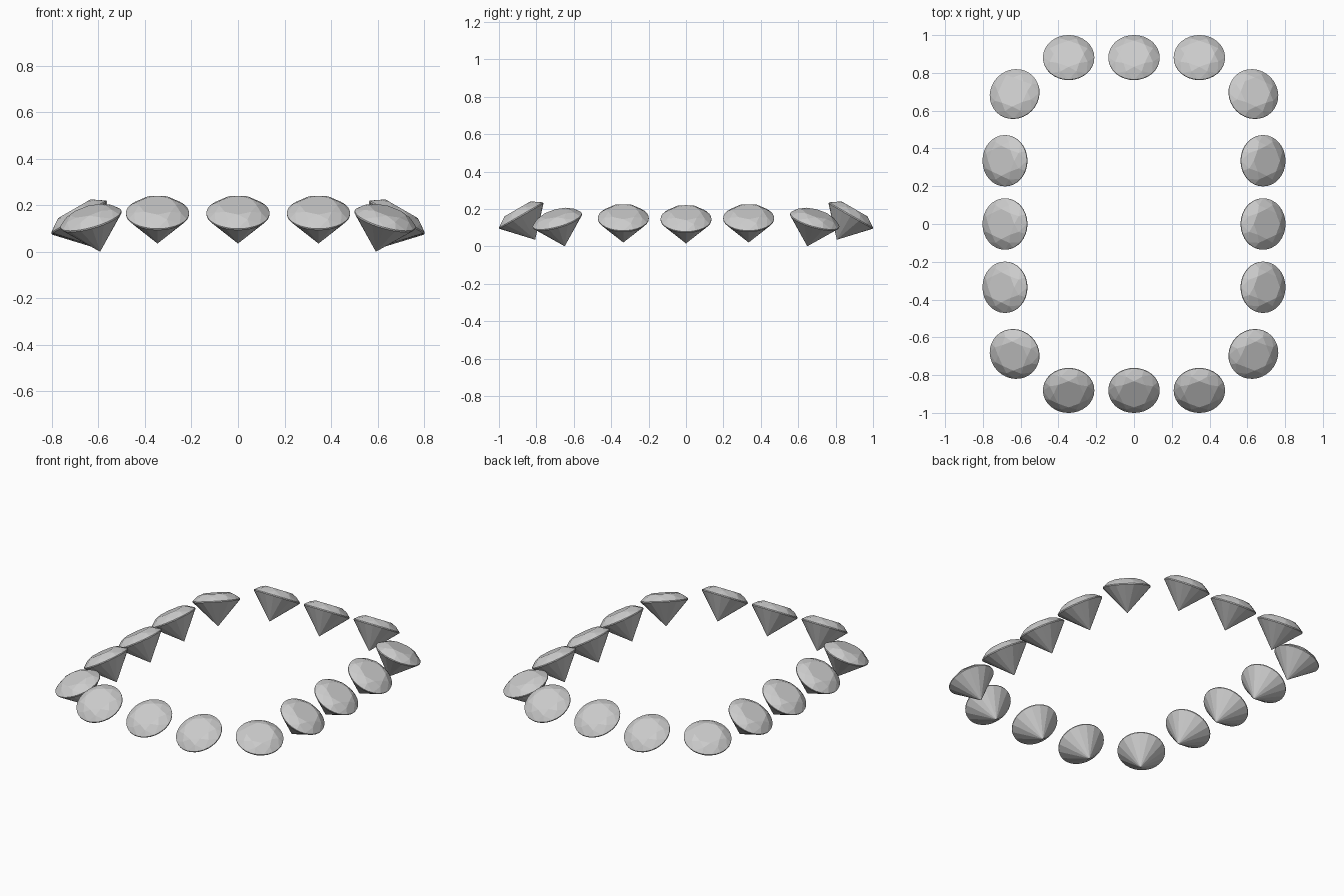
import bpy, bmesh
from math import sin, cos, pi, radians
from mathutils import Matrix

if "Cube" in bpy.data.objects:
    bpy.data.objects.remove(bpy.data.objects["Cube"])

R, N = 0.136, 32            # girdle radius and segments


def gem_mesh():
    """Round brilliant cut: table, stars, kites, girdle band and pavilion."""
    bm = bmesh.new()

    def ring(n, r, z, off=0.0):
        return [bm.verts.new((r * cos(2 * pi * (i + off) / n),
                              r * sin(2 * pi * (i + off) / n), z)) for i in range(n)]

    table = ring(8, 0.080, 0.041)
    mid = ring(8, 0.108, 0.028, 0.5)
    top = ring(N, R, 0.003)
    low = ring(N, R, -0.003)
    culet = bm.verts.new((0, 0, -0.149))
    bm.faces.new(table)
    for i in range(8):
        j, g = (i + 1) % 8, i * 4
        bm.faces.new((table[i], mid[i], table[j]))                 # star
        bm.faces.new((table[i], mid[i - 1], top[g], mid[i]))       # kite
        for k in (0, 2):                                           # upper halves
            bm.faces.new((mid[i], top[g + k], top[g + k + 1], top[(g + k + 2) % N]))
    for i in range(N):                                             # girdle
        j = (i + 1) % N
        bm.faces.new((top[i], low[i], low[j], top[j]))
    for i in range(0, N, 2):                                       # pavilion
        bm.faces.new((culet, low[(i + 2) % N], low[i + 1], low[i]))
    bmesh.ops.recalc_face_normals(bm, faces=bm.faces[:])
    me = bpy.data.meshes.new("gem")
    bm.to_mesh(me)
    bm.free()
    return me


mesh = gem_mesh()


def gem(name, x, y, z, heading, tilt):
    """Place a gem leaning outward towards the heading angle."""
    ob = bpy.data.objects.new(name, mesh)
    ob.matrix_world = (Matrix.Translation((x, y, z))
                       @ Matrix.Rotation(radians(heading), 4, 'Z')
                       @ Matrix.Rotation(radians(tilt), 4, 'Y'))
    bpy.context.collection.objects.link(ob)


# Straight rows on the four sides
for s in (-1, 1):
    for k in (-1, 0, 1):
        gem("end_gem", 0.346 * k, s * 0.881, 0.165, 90 * s, 30)
        gem("side_gem", s * 0.683, 0.335 * k, 0.145 + 0.005 * abs(k), 0 if s > 0 else 180, 30)

# Corner gems
for sx, sy, h in ((1, 1, 45), (-1, 1, 135), (-1, -1, 225), (1, -1, 315)):
    gem("corner_gem", sx * 0.632, sy * 0.688, 0.139, h, 22)
